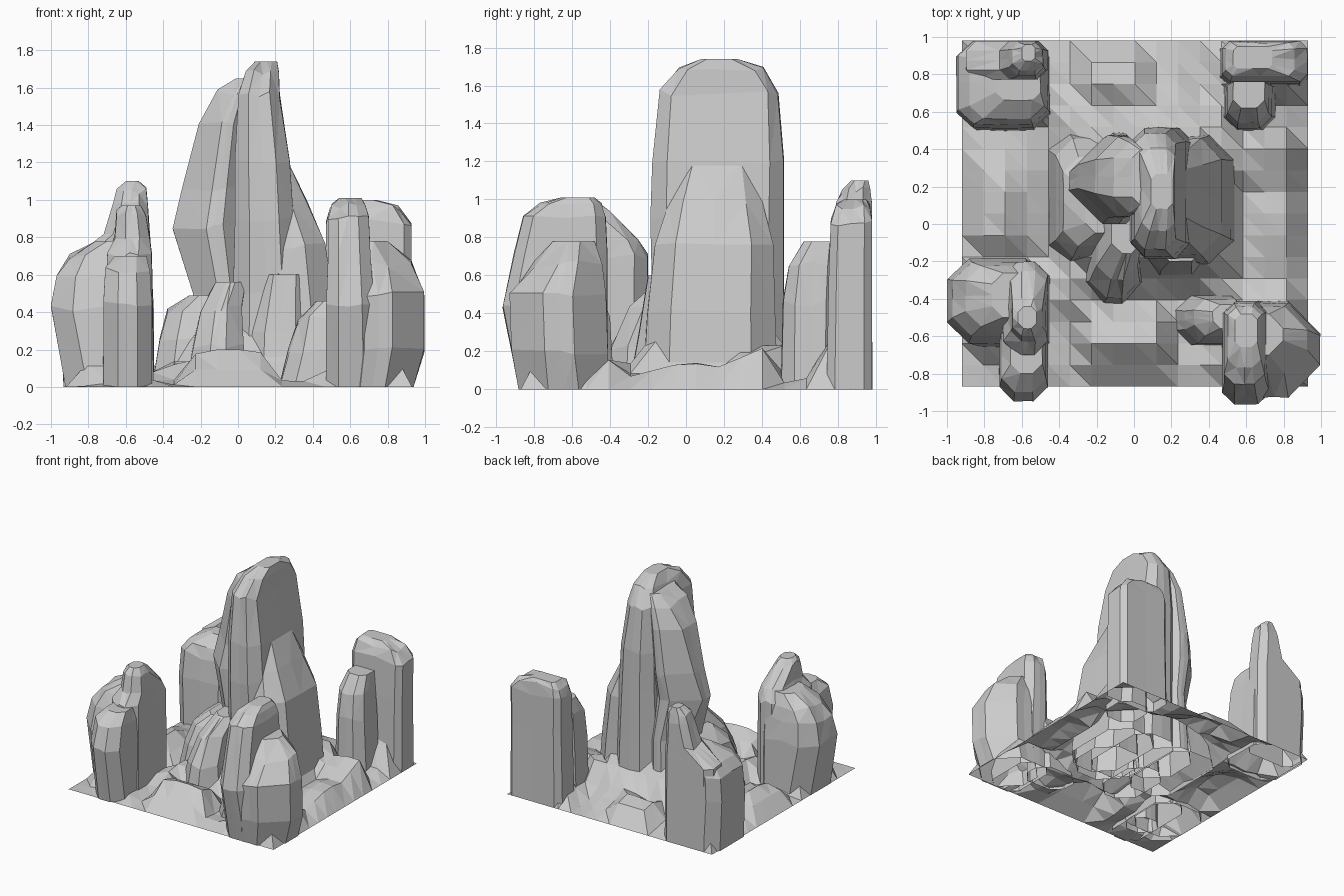
import bpy, bmesh, random
random.seed(7)


def rock(name, lobes):
    """Faceted stone made of lobes; each lobe is stacked chamfered boxes (z, x0, x1, y0, y1)."""
    bm = bmesh.new()
    for chamfer, sections in lobes:
        bumps = [random.uniform(-0.014, 0.014) for _ in range(12)]
        rings = []
        for i, (z, x0, x1, y0, y1) in enumerate(sections):
            c = min(x1 - x0, y1 - y0) * chamfer
            mx, my = (x0 + x1) / 2, (y0 + y1) / 2
            pts = [(x0 + c, y0), (mx, y0), (x1 - c, y0), (x1, y0 + c), (x1, my), (x1, y1 - c),
                   (x1 - c, y1), (mx, y1), (x0 + c, y1), (x0, y1 - c), (x0, my), (x0, y0 + c)]
            ring = []
            for (x, y), b in zip(pts, bumps):
                mid = 0 < i < len(sections) - 1
                dz = random.uniform(-0.02, 0.02) if mid else 0
                k = 1 + b - (0.01 if i else 0)
                ring.append(bm.verts.new((mx + (x - mx) * k, my + (y - my) * k, z + dz)))
            rings.append(ring)
        for a, b in zip(rings, rings[1:]):
            for j in range(12):
                k = (j + 1) % 12
                bm.faces.new((a[j], a[k], b[k], b[j]))
        bm.faces.new(rings[-1])
    bmesh.ops.triangulate(bm, faces=[f for f in bm.faces if len(f.verts) == 4])
    bmesh.ops.recalc_face_normals(bm, faces=bm.faces)
    return finish(name, bm)


def finish(name, bm):
    me = bpy.data.meshes.new(name)
    bm.to_mesh(me)
    bm.free()
    ob = bpy.data.objects.new(name, me)
    bpy.context.collection.objects.link(ob)
    return ob


# Central spire: tall slab, west shoulder, east slope, front buttress, west ledge
rock("central_spire", [
    (0.25, [(0, -.04, .35, -.2, .52), (.5, -.03, .33, -.18, .52), (.9, -.02, .30, -.19, .52),
            (1.2, -.02, .28, -.18, .52), (1.56, 0, .225, -.14, .49), (1.68, .04, .22, -.04, .41),
            (1.74, .09, .21, .08, .27)]),
    (0.4, [(0, -.28, .1, -.05, .5), (.5, -.24, .1, 0, .48), (.85, -.35, .1, 0, .46),
           (1.05, -.30, .1, .03, .48), (1.42, -.21, .1, .04, .47), (1.57, -.11, .1, .06, .44),
           (1.65, -.01, .1, .1, .4)]),
    (0.3, [(0, .1, .55, -.23, .48), (.4, .1, .52, -.21, .47), (.75, .1, .47, -.17, .46),
           (.98, .1, .37, -.1, .4), (1.2, .15, .27, 0, .33)])])
rock("front_buttress", [
    (0.35, [(0, -.28, .05, -.43, .1), (.22, -.24, .03, -.4, .1), (.42, -.2, .02, -.3, .1),
            (.56, -.12, .04, -.16, .1)]),
    (0.3, [(0, 0, .45, -.3, .2), (.3, .02, .43, -.25, .2), (.6, .1, .4, -.2, .2)])])
rock("west_ledge", [
    (0.25, [(0, -.46, -.05, -.22, .5), (.25, -.42, -.05, -.18, .46), (.4, -.38, -.05, -.12, .36),
            (.49, -.26, -.05, -.05, .25)])])

# Front-left rock: west lobe, pinnacle, front finger
rock("front_left_rock", [
    (0.25, [(0, -.92, -.46, -.66, -.18), (.42, -1.0, -.46, -.64, -.18), (.6, -.97, -.47, -.6, -.2),
            (.7, -.9, -.48, -.55, -.22), (.78, -.76, -.5, -.5, -.26)]),
    (0.3, [(0, -.72, -.45, -.72, -.2), (.7, -.7, -.46, -.7, -.2), (.8, -.66, -.47, -.63, -.25),
           (.93, -.65, -.49, -.6, -.4), (.97, -.62, -.52, -.56, -.44)]),
    (0.3, [(0, -.72, -.46, -.88, -.5), (.45, -.72, -.46, -.95, -.5), (.62, -.71, -.47, -.9, -.5),
           (.7, -.66, -.49, -.8, -.5)])])

# Front-right rock: tall finger, east lobe, low west lobe
rock("front_right_rock", [
    (0.25, [(0, .47, .74, -.88, -.41), (.45, .47, .73, -.97, -.41), (.7, .48, .71, -.91, -.41),
            (.9, .48, .7, -.86, -.42), (.97, .5, .68, -.77, -.44), (1.01, .54, .66, -.66, -.48)]),
    (0.35, [(0, .5, .94, -.88, -.41), (.2, .5, 1.0, -.92, -.41), (.5, .5, 1.0, -.93, -.42),
            (.66, .5, .93, -.8, -.44), (.78, .5, .8, -.7, -.48)]),
    (0.3, [(0, .22, .6, -.65, -.38), (.2, .27, .6, -.64, -.39), (.36, .32, .6, -.6, -.4),
           (.46, .42, .6, -.56, -.43)])])

# Back-left rock: broad body, rear shelf, pinnacle
rock("back_left_rock", [
    (0.18, [(0, -.93, -.45, .5, .98), (.4, -.95, -.45, .51, .98), (.6, -.94, -.46, .53, .98),
            (.69, -.88, -.48, .56, .96), (.75, -.74, -.5, .66, .94)]),
    (0.25, [(0, -.9, -.46, .77, .98), (.68, -.9, -.46, .77, .98), (.8, -.72, -.47, .77, .98),
            (.97, -.67, -.48, .79, .98), (1.05, -.65, -.49, .82, .97), (1.1, -.6, -.53, .87, .96)])])

# Back-right rock: rear slab with sloping top, front lobe
rock("back_right_rock", [
    (0.18, [(0, .46, .93, .74, .98), (.6, .47, .93, .75, .98), (.88, .47, .93, .76, .98),
            (.96, .49, .86, .79, .97), (1.0, .53, .74, .83, .95)]),
    (0.25, [(0, .48, .76, .5, .8), (.45, .49, .74, .51, .8), (.66, .5, .72, .54, .8),
            (.78, .53, .7, .62, .8)])])

# Ground sheet: stepped flat-topped hills (x, y, half x, half y, height)
hills = [(.1, .15, .25, .25, .38), (-.7, -.45, .12, .12, .25), (.68, -.6, .12, .14, .25),
         (-.7, .75, .12, .1, .25), (.68, .8, .12, .06, .25), (-.05, -.62, .16, .06, .2),
         (-.1, .78, .12, .06, .16), (.12, .66, .1, .03, .13), (-.7, .08, .06, .12, .15),
         (-.75, .3, .06, .04, .1), (.75, .05, .06, .1, .14), (.72, .36, .12, .04, .22),
         (.76, -.2, .08, .05, .1), (-.25, .62, .06, .04, .12), (-.35, -.35, .06, .06, .12)]
N, X0, Y0, SIZE = 16, -.92, -.87, 1.85
bm = bmesh.new()
grid = []
for j in range(N + 1):
    row = []
    for i in range(N + 1):
        x, y = X0 + SIZE * i / N, Y0 + SIZE * j / N
        z = 0
        if 0 < i < N and 0 < j < N:
            z = random.uniform(0.005, 0.04)
            for hx, hy, rx, ry, h in hills:
                d = max(abs(x - hx) - rx, abs(y - hy) - ry, 0)
                slope = .3 if h > .3 else .14
                z = max(z, h * max(0, 1 - d / slope))
        row.append(bm.verts.new((x, y, z)))
    grid.append(row)
for j in range(N):
    for i in range(N):
        a, b, c, d = grid[j][i], grid[j][i + 1], grid[j + 1][i + 1], grid[j + 1][i]
        bm.faces.new((a, b, d))
        bm.faces.new((b, c, d))
finish("ground", bm)
